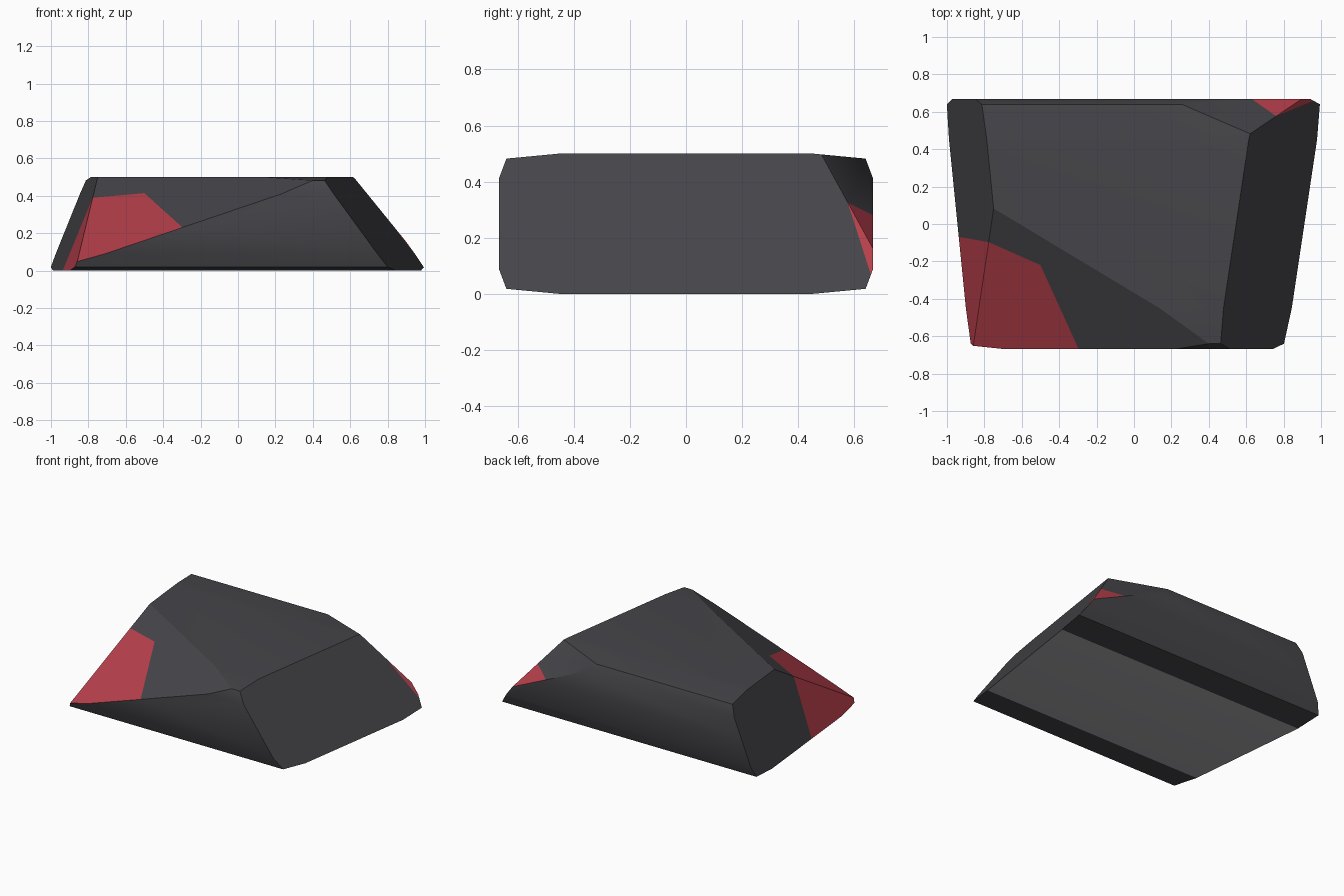
import bpy, bmesh
from mathutils import Vector
from mathutils.geometry import normal

if "Cube" in bpy.data.objects:
    bpy.data.objects.remove(bpy.data.objects["Cube"])


def material(name, rgb):
    m = bpy.data.materials.new(name)
    m.diffuse_color = (*rgb, 1)
    m.use_nodes = True
    m.node_tree.nodes["Principled BSDF"].inputs["Base Color"].default_value = m.diffuse_color
    return m


def plane(*pts):
    """Point and normal of a plane, normal pointing away from the middle."""
    p = [Vector(q) for q in pts]
    n = normal(p)
    if n.dot(Vector((0, 0, 0.25)) - p[0]) > 0:
        n = -n
    return p[0], n


def geom(faces):
    return list({g for f in faces for g in (f, *f.edges, *f.verts)})


# Block: rounded bar profile (y, z), swept along x
quarter = [(0.45, 0.0), (0.64, 0.018), (0.667, 0.09)]
right = quarter + [(y, 0.5 - z) for y, z in reversed(quarter)]
profile = right + [(-y, z) for y, z in reversed(right)]

bm = bmesh.new()
start = bm.faces.new([bm.verts.new((-1.5, y, z)) for y, z in profile])
ext = bmesh.ops.extrude_face_region(bm, geom=[start])
bmesh.ops.translate(bm, vec=(3, 0, 0),
                    verts=[g for g in ext["geom"] if isinstance(g, bmesh.types.BMVert)])
bmesh.ops.recalc_face_normals(bm, faces=bm.faces)


# Slanted ends as x = a + b*y + c*z
def end_plane(a, b, c):
    return plane(*[(a + b * y + c * z, y, z) for y, z in ((0, 0), (1, 0), (0, 1))])


left_end = end_plane(-0.944, -0.1, 0.404)
right_end = end_plane(0.911, 0.15, -0.73)
front_cut = plane((-0.745, 0.08, 0.5), (0.38, -0.63, 0.481), (-0.865, -0.645, 0.05))
back_cut = plane((0.62, 0.48, 0.5), (0.25, 0.645, 0.479), (0.894, 0.667, 0.16))

# Slice off both ends and two corners, capping each cut
for co, no in (left_end, right_end, front_cut, back_cut):
    res = bmesh.ops.bisect_plane(bm, geom=geom(bm.faces), plane_co=co, plane_no=no,
                                 clear_outer=True, dist=1e-5)
    rim = [g for g in res["geom_cut"] if isinstance(g, bmesh.types.BMEdge)]
    bmesh.ops.holes_fill(bm, edges=rim, sides=0)
bmesh.ops.recalc_face_normals(bm, faces=bm.faces)


# Red corner patches: cut the sliced faces, colour the piece next to the tip
def paint_corner(surfaces, borders, tip):
    def chosen():
        return [f for f in bm.faces if any(f.normal.dot(n) > 0.999 for _, n in surfaces)]
    for co, no in borders:
        bmesh.ops.bisect_plane(bm, geom=geom(chosen()), plane_co=co, plane_no=no, dist=1e-5)
    bm.normal_update()
    for f in chosen():
        c = f.calc_center_median()
        if all((c - co).dot(no) * (Vector(tip) - co).dot(no) > 0 for co, no in borders):
            f.material_index = 1


paint_corner((left_end, front_cut),
             (plane((-0.93, -0.07, 0.02), (-0.77, -0.1, 0.39), (-0.5, -0.22, 0.41)),
              plane((-0.5, -0.22, 0.41), (-0.3, -0.66, 0.24), (-0.5, -0.22, 0))),
             (-0.86, -0.64, 0.05))
paint_corner((right_end, back_cut),
             (plane((0.756, 0.575, 0.33), (0.951, 0.655, 0.08), (0.58, 0.66, 0.325)),),
             (0.9, 0.667, 0.14))

# Pale flat underside
for f in bm.faces:
    if f.normal.z < -0.999:
        f.material_index = 2

mesh = bpy.data.meshes.new("cut_block")
bm.to_mesh(mesh)
bm.free()
for m in (material("charcoal", (0.06, 0.058, 0.066)),
          material("red", (0.47, 0.05, 0.07)),
          material("underside_grey", (0.4, 0.4, 0.42))):
    mesh.materials.append(m)
block = bpy.data.objects.new("cut_block", mesh)
bpy.context.collection.objects.link(block)
bpy.context.view_layer.objects.active = block
block.select_set(True)
bpy.ops.object.shade_smooth_by_angle(angle=0.5)
